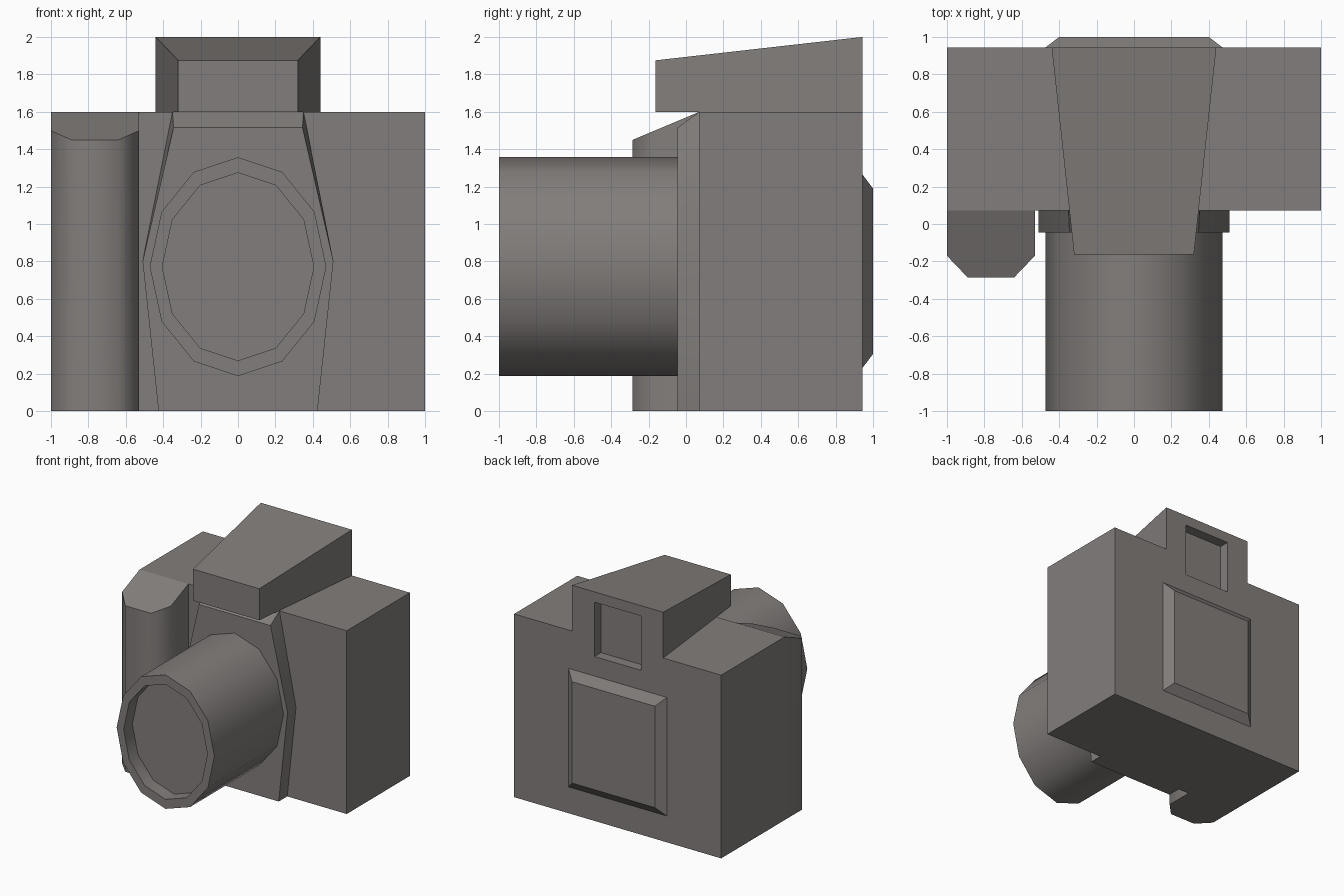
import bpy, bmesh
from math import sin, cos, radians, tau

if "Cube" in bpy.data.objects:
    bpy.data.objects.remove(bpy.data.objects["Cube"])

# Dark warm grey casing colour
casing = bpy.data.materials.new("casing")
casing.diffuse_color = (0.225, 0.208, 0.2, 1)
casing.use_nodes = True
casing.node_tree.nodes["Principled BSDF"].inputs["Base Color"].default_value = casing.diffuse_color


def loft(name, rings, smooth=None):
    """Solid from equal-length point rings, joined in order and capped at both ends."""
    bm = bmesh.new()
    loops = [[bm.verts.new(p) for p in ring] for ring in rings]
    n = len(loops[0])
    for a, b in zip(loops, loops[1:]):
        for i in range(n):
            j = (i + 1) % n
            bm.faces.new((a[i], a[j], b[j], b[i]))
    bm.faces.new(loops[0])
    bm.faces.new(loops[-1])
    bmesh.ops.recalc_face_normals(bm, faces=bm.faces)
    me = bpy.data.meshes.new(name)
    bm.to_mesh(me)
    bm.free()
    me.materials.append(casing)
    if smooth:
        me.shade_smooth()
        me.set_sharp_from_angle(angle=radians(smooth))
    ob = bpy.data.objects.new(name, me)
    bpy.context.collection.objects.link(ob)
    return ob


def mirrored(half, y):
    """Symmetric outline in the xz plane from its right half (top to bottom)."""
    return [(x, y, z) for x, z in half] + [(-x, y, z) for x, z in reversed(half)]


def rect(w, z0, z1, y):
    return mirrored([(w, z1), (w, z0)], y)


def oval(rx, rz, y, zc=0.772, n=12):
    return [(rx * sin(tau * i / n), y, zc + rz * cos(tau * i / n)) for i in range(n)]


# Main body and tapered viewfinder hump
FRONT, BACK = 0.072, 0.943
body = loft("camera_body", [rect(1, 0, 1.6, FRONT), rect(1, 0, 1.6, BACK)])
hump = loft("viewfinder_hump", [rect(0.32, 1.6, 1.875, -0.163), rect(0.44, 1.6, 2, BACK)])

# Eyepiece recess, cut through both
cutter = loft("eyepiece_cutter", [rect(0.225, 1.435, 1.91, BACK - 0.09),
                                  rect(0.225, 1.435, 1.91, 1.1)])
cutter.hide_render = True
cutter.hide_set(True)
for ob in (body, hump):
    mod = ob.modifiers.new("eyepiece_recess", 'BOOLEAN')
    mod.operation = 'DIFFERENCE'
    mod.solver = 'EXACT'
    mod.object = cutter

# Hand grip with chamfered front and sloping top
grip_outline = [(-1, FRONT), (-1, -0.17), (-0.89, -0.285), (-0.64, -0.285),
                (-0.53, -0.17), (-0.53, FRONT)]
slope = 0.15 / 0.357
loft("hand_grip", [[(x, y, 0) for x, y in grip_outline],
                   [(x, y, 1.6 - slope * (FRONT - y)) for x, y in grip_outline]], smooth=50)

# Faceted lens mount plate
loft("lens_mount", [mirrored([(0.35, 1.6), (0.51, 0.8), (0.425, 0)], FRONT),
                    mirrored([(0.345, 1.515), (0.51, 0.8), (0.425, 0)], -0.045)], smooth=30)

# Lens barrel with recessed front glass
loft("lens_barrel", [oval(0.472, 0.585, 0), oval(0.472, 0.585, -1),
                     oval(0.405, 0.502, -1), oval(0.405, 0.502, -0.88)], smooth=42)

# Raised rear screen
loft("rear_screen", [rect(0.475, 0.23, 1.265, BACK), rect(0.40, 0.305, 1.19, 1)])
